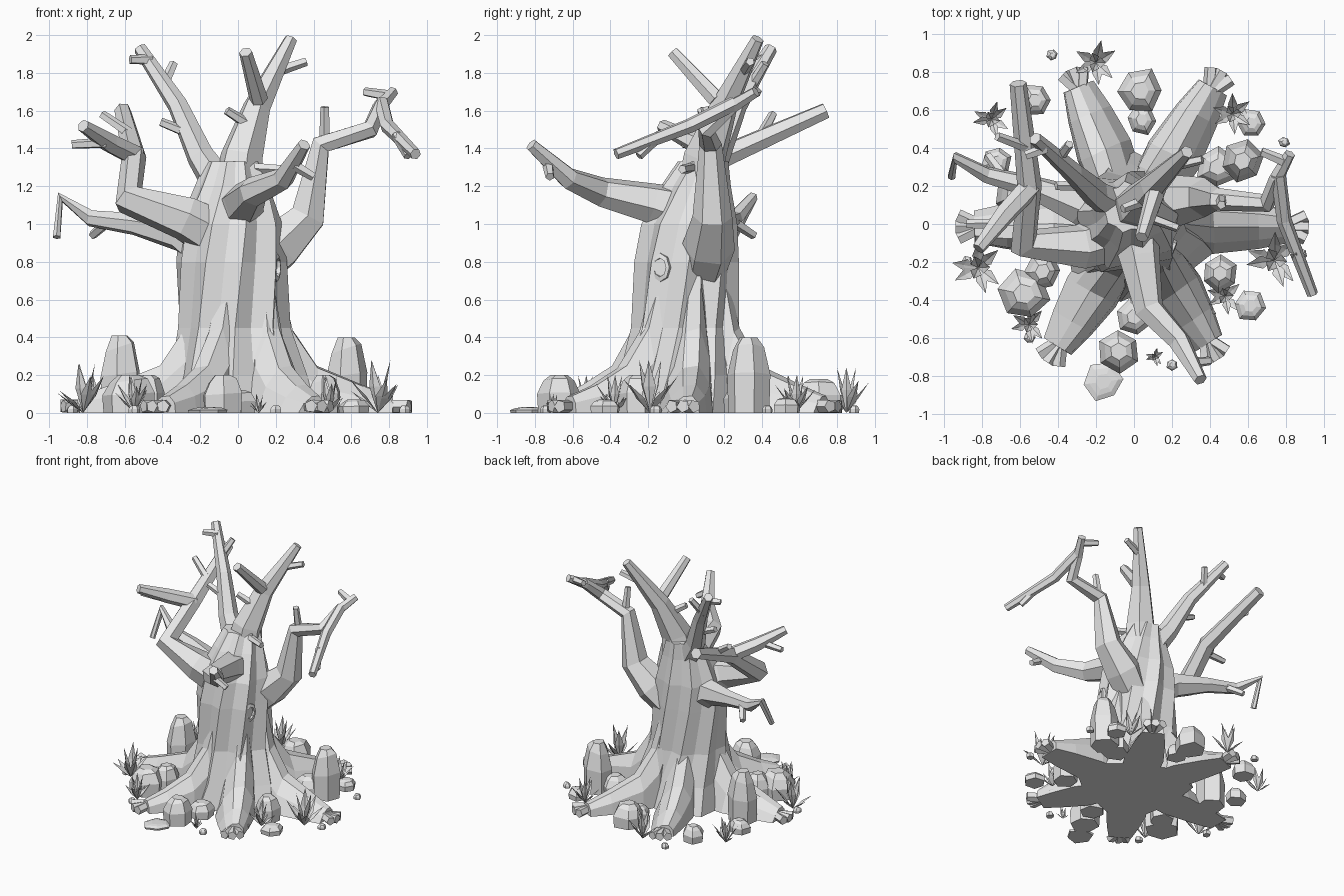
import bpy
import bmesh
import random
from math import sin, cos, pi, radians
from mathutils import Vector, Matrix

random.seed(4)
cube = bpy.data.objects.get("Cube")
if cube:
    bpy.data.objects.remove(cube, do_unlink=True)

# One plain clay colour for everything
clay = bpy.data.materials.new("plain_grey")
clay.use_nodes = True
GREY = (0.8, 0.8, 0.8, 1)
clay.diffuse_color = GREY
clay.node_tree.nodes["Principled BSDF"].inputs["Base Color"].default_value = GREY


def finish(name, bm):
    """Turn a bmesh into a flat shaded object."""
    bmesh.ops.recalc_face_normals(bm, faces=bm.faces)
    mesh = bpy.data.meshes.new(name)
    bm.to_mesh(mesh)
    bm.free()
    mesh.materials.append(clay)
    obj = bpy.data.objects.new(name, mesh)
    bpy.context.scene.collection.objects.link(obj)
    return obj


def skin(bm, rings):
    """Bridge rings of points with quads and cap both ends."""
    loops = [[bm.verts.new(p) for p in ring] for ring in rings]
    count = len(loops[0])
    for low, high in zip(loops, loops[1:]):
        for i in range(count):
            j = (i + 1) % count
            bm.faces.new((low[i], low[j], high[j], high[i]))
    bm.faces.new(loops[0][::-1])
    bm.faces.new(loops[-1])


def add_tube(bm, points, sides=6):
    """Sweep a polygon along (x, y, z, radius) points."""
    path = [Vector(p[:3]) for p in points]
    steps = [(b - a).normalized() for a, b in zip(path, path[1:])]
    tangents = [steps[0]] + [(a + b).normalized() for a, b in zip(steps, steps[1:])] + [steps[-1]]
    side = tangents[0].orthogonal().normalized()
    rings, previous = [], tangents[0]
    for centre, tangent, point in zip(path, tangents, points):
        side = previous.rotation_difference(tangent) @ side
        other = tangent.cross(side)
        previous = tangent
        angles = [2 * pi * i / sides for i in range(sides)]
        rings.append([centre + point[3] * (cos(a) * side + sin(a) * other) for a in angles])
    skin(bm, rings)


def branch(name, limbs, twigs=()):
    """Main limbs plus short blunt twigs given by start and end."""
    bm = bmesh.new()
    for limb in limbs:
        add_tube(bm, limb)
    for start, end in twigs:
        add_tube(bm, [(*start, .03), (*end, .024)], sides=5)
    finish(name, bm)


# Trunk: fluted, slightly twisted loft
bm = bmesh.new()
SIDES = 18
flutes = [(1.08 if i % 2 else .93) + random.uniform(-.05, .05) for i in range(SIDES)]
rings = []
for z, cx, cy, r in [(0, 0, 0, .4), (.2, 0, 0, .34), (.45, -.03, 0, .28), (.8, -.04, 0, .27),
                     (1, -.04, .01, .25), (1.2, -.03, .05, .18), (1.33, -.03, .09, .13)]:
    angles = [2 * pi * i / SIDES + .5 * z for i in range(SIDES)]
    rings.append([(cx + r * f * cos(a), cy + r * f * sin(a), z) for a, f in zip(angles, flutes)])
skin(bm, rings)
finish("trunk", bm)

# Buttress roots: arched walls standing on the ground, with a fan of toes
ARCH = [(-1, 0), (-.75, .55), (-.3, .95), (.25, 1), (.75, .6), (1, 0)]
RIDGE = [(.17, .95, .07), (.23, .7, .11), (.29, .45, .14), (.42, .25, .15)]
for degrees, reach in [(-1, .82), (60, .83), (112, .78), (181, .84), (238, .76), (302, .74)]:
    bm = bmesh.new()
    base = radians(degrees)
    rings = []
    for r, height, width in RIDGE + [(.8 * reach, .15, .12), (reach, .09, .085)]:
        ring = []
        for across, up in ARCH:
            p = Vector((r, across * width, up * height))
            ring.append(Matrix.Rotation(base + .35 * p.z, 3, "Z") @ p)
        rings.append(ring)
    skin(bm, rings)
    tip = Vector((cos(base), sin(base), 0)) * (reach - .04)
    for spread in (-.45, 0, .45):
        a = base + spread
        end = tip + Vector((cos(a), sin(a), 0)) * .14
        add_tube(bm, [(tip.x, tip.y, .035, .035), (end.x, end.y, .035, .035)], sides=5)
    finish("root", bm)

# Branches
branch("left_front_branch", [
    [(-.1, -.06, .93, .14), (-.28, -.12, 1.03, .12), (-.58, -.1, 1.13, .085),
     (-.55, .2, 1.36, .065), (-.61, .74, 1.6, .045)],
    [(-.54, .2, 1.36, .06), (-.68, .05, 1.43, .055), (-.82, -.13, 1.52, .035)]],
    [((-.56, .4, 1.47), (-.72, .46, 1.58)), ((-.7, 0, 1.43), (-.88, 0, 1.42))])
branch("left_drooping_branch", [
    [(-.1, .02, .82, .14), (-.3, .1, .95, .1), (-.55, .2, 1.0, .06), (-.78, .26, 1.03, .045),
     (-.94, .35, 1.14, .03), (-.96, .25, .93, .022)]],
    [((-.68, .24, 1.02), (-.77, .36, .94))])
branch("left_tall_branch", [
    [(-.06, .08, 1.15, .1), (-.2, .16, 1.36, .075), (-.32, .27, 1.63, .055), (-.52, .45, 1.93, .035)]],
    [((-.4, .34, 1.72), (-.34, .42, 1.85)), ((-.26, .2, 1.48), (-.41, .2, 1.54)),
     ((-.46, .4, 1.87), (-.57, .36, 1.87))])
branch("crown_branch", [
    [(-.01, .08, 1.15, .14), (.02, .1, 1.36, .115), (.1, .2, 1.62, .075), (.28, .38, 1.98, .035)],
    [(.11, .16, 1.66, .05), (.04, -.07, 1.91, .035)]],
    [((.18, .3, 1.8), (.36, .34, 1.86)), ((.05, .12, 1.53), (-.06, .08, 1.6)),
     ((.04, .05, 1.3), (.23, -.02, 1.29))])
branch("right_branch", [
    [(.05, .08, .72, .12), (.21, .12, .88, .14), (.37, .14, 1.04, .105), (.44, .13, 1.42, .06),
     (.7, .11, 1.5, .05), (.75, .24, 1.62, .04), (.82, .37, 1.7, .03)],
    [(.76, .26, 1.64, .04), (.79, .02, 1.52, .04), (.94, -.37, 1.37, .03)]],
    [((.46, .13, 1.45), (.46, .1, 1.62)), ((.79, .33, 1.68), (.67, .38, 1.7)),
     ((.84, -.14, 1.47), (.9, -.25, 1.36))])
branch("front_branch", [
    [(0, -.02, 1.06, .14), (.03, -.18, 1.11, .11), (.08, -.45, 1.17, .08), (.24, -.62, 1.24, .06),
     (.35, -.82, 1.42, .035)]],
    [((.3, -.73, 1.31), (.4, -.72, 1.25))])

# Knot hole: raised ring with a recessed centre
bm = bmesh.new()
loops = []
for radius, depth in [(.085, -.06), (.075, .02), (.05, .025), (.04, -.015)]:
    loops.append([(radius * .7 * cos(i * pi / 4), radius * sin(i * pi / 4), depth) for i in range(8)])
skin(bm, loops)
facing = Vector((1, -.4, 0)).to_track_quat("Z", "Y").to_matrix().to_4x4()
bm.transform(Matrix.Translation((.19, -.13, .77)) @ facing)
finish("knot_hole", bm)


def rock(name, x, y, size, height):
    """Blocky stone: irregular rings with steep sides and a blunt top."""
    bm = bmesh.new()
    turn = random.uniform(0, pi)
    wobble = [random.uniform(.9, 1.12) for i in range(6)]
    rings = []
    for level, girth in [(0, .95), (.5, 1), (.85, .72), (1, .4)]:
        ring = []
        for i, w in enumerate(wobble):
            a = turn + pi * i / 3
            r = size * girth * w
            tilt = 1 + (.08 * cos(a) if level < 1 else 0)
            ring.append((x + r * cos(a), y + r * sin(a), height * level * tilt))
        rings.append(ring)
    skin(bm, rings)
    finish(name, bm)


for spot in [(-.63, .15, .11, .41), (.57, .33, .115, .4), (-.58, -.37, .13, .2), (-.08, -.67, .115, .2),
             (.45, -.26, .1, .2), (.03, .7, .12, .18), (-.48, -.25, .1, .2), (0, -.49, .1, .12),
             (-.16, -.83, .1, .03), (.61, -.43, .08, .07), (.04, .55, .08, .1), (-.52, .65, .09, .12),
             (.62, .53, .08, .08), (.44, .3, .11, .15), (-.72, .33, .08, .1)]:
    rock("rock", *spot)
for x, y in [(-.43, .89), (.79, .43), (.88, -.16), (.2, -.74), (.4, -.47), (-.88, -.2), (-.55, -.6)]:
    rock("pebble", x, y, .03, .04)


# Grass tufts: folded pointed leaves leaning outward
def tuft(x, y, spread, height, leaves=9):
    bm = bmesh.new()
    for i in range(leaves):
        a = 2 * pi * i / leaves + random.uniform(-.2, .2)
        inner = i % 3 == 0
        lean = spread * (.45 if inner else 1)
        rise = height * (1 if inner else random.uniform(.4, .8))
        out, across = Vector((cos(a), sin(a), 0)), Vector((-sin(a), cos(a), 0))
        root = Vector((x, y, 0))
        middle = root + out * lean * .45 + Vector((0, 0, rise * .5))
        width = across * spread * .23
        base, tip, left, right, fold = [bm.verts.new(p) for p in (
            root, root + out * lean + Vector((0, 0, rise)),
            middle + width, middle - width, middle + out * spread * .1)]
        for edge in (left, right):
            bm.faces.new((base, edge, fold))
            bm.faces.new((fold, edge, tip))
    finish("grass_tuft", bm)


for spot in [(-.82, -.23, .14, .26), (.74, -.19, .15, .28), (.48, -.38, .1, .2), (-.55, -.53, .1, .2),
             (.11, -.7, .05, .1), (.52, .58, .11, .2), (-.2, .85, .12, .24), (-.75, .55, .1, .2)]:
    tuft(*spot)
